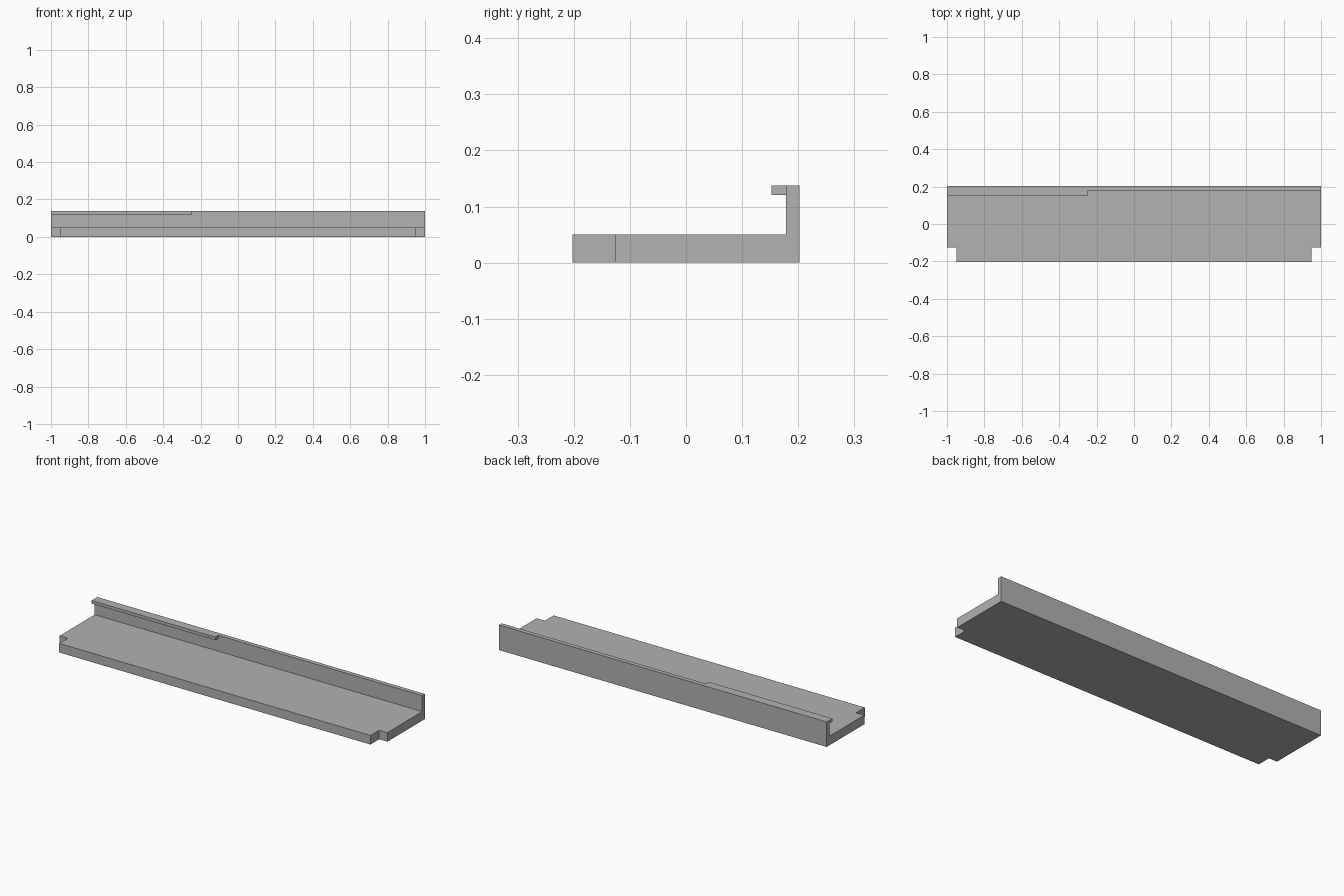
import bpy
import bmesh

cube = bpy.data.objects.get("Cube")
if cube:
    bpy.data.objects.remove(cube, do_unlink=True)

grey = bpy.data.materials.new("plain grey")
grey.use_nodes = True
colour = (0.445, 0.445, 0.445, 1)
grey.diffuse_color = colour
grey.node_tree.nodes["Principled BSDF"].inputs["Base Color"].default_value = colour

DEPTH = 0.202       # half the depth of the tray
BASE_TOP = 0.05
WALL_TOP = 0.138
WALL_FRONT = 0.178


def extrude_x(name, profile, x0, x1):
    """Extrude a (y, z) profile from x0 to x1."""
    bm = bmesh.new()
    face = bm.faces.new([bm.verts.new((x0, y, z)) for y, z in profile])
    moved = bmesh.ops.extrude_face_region(bm, geom=[face])["geom"]
    verts = [v for v in moved if isinstance(v, bmesh.types.BMVert)]
    bmesh.ops.translate(bm, verts=verts, vec=(x1 - x0, 0, 0))
    bmesh.ops.recalc_face_normals(bm, faces=bm.faces)
    mesh = bpy.data.meshes.new(name)
    bm.to_mesh(mesh)
    bm.free()
    mesh.materials.append(grey)
    obj = bpy.data.objects.new(name, mesh)
    bpy.context.collection.objects.link(obj)
    return obj


def rectangle(y0, y1, z0, z1):
    return [(y0, z0), (y1, z0), (y1, z1), (y0, z1)]


def combine(target, tool, operation):
    mod = target.modifiers.new(tool.name, "BOOLEAN")
    mod.operation = operation
    mod.solver = "EXACT"
    mod.object = tool
    bpy.context.view_layer.objects.active = target
    bpy.ops.object.modifier_apply(modifier=mod.name)
    bpy.data.objects.remove(tool, do_unlink=True)


# Base plate and upright back wall in one profile
tray = extrude_x("tray", [
    (-DEPTH, 0), (DEPTH, 0), (DEPTH, WALL_TOP),
    (WALL_FRONT, WALL_TOP), (WALL_FRONT, BASE_TOP), (-DEPTH, BASE_TOP)], -1, 1)

# Notches in the two front corners
for side in (-1, 1):
    x0, x1 = sorted((side * 0.95, side * 1.1))
    notch = extrude_x("corner_notch", rectangle(-0.3, -0.126, -0.1, 0.1), x0, x1)
    combine(tray, notch, "DIFFERENCE")

# Overhanging lip along part of the wall top
lip = extrude_x("wall_lip", rectangle(0.152, 0.19, 0.121, WALL_TOP), -1, -0.245)
combine(tray, lip, "UNION")
